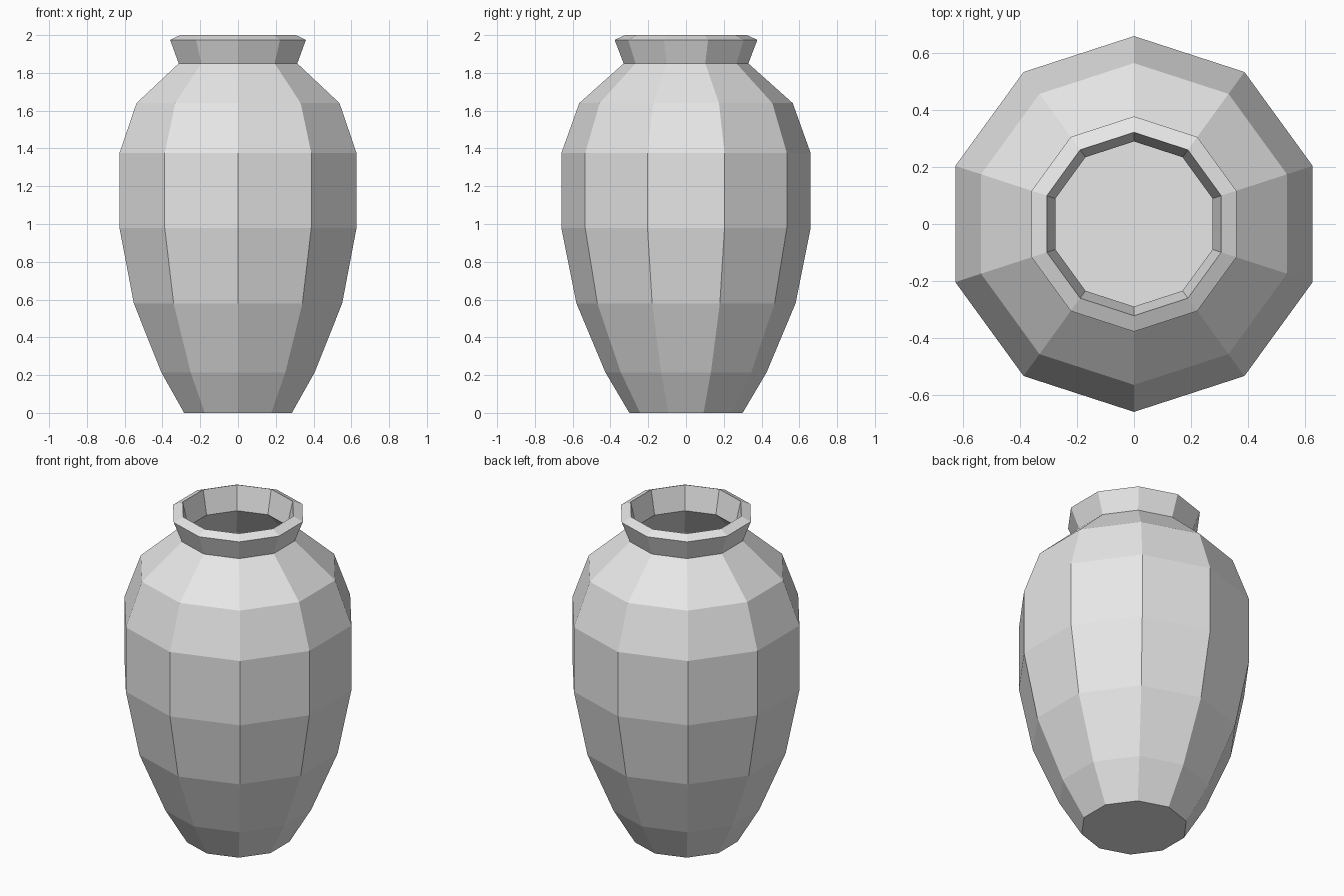
import bpy
import bmesh
from math import cos, sin, tau

cube = bpy.data.objects.get("Cube")
if cube:
    bpy.data.objects.remove(cube, do_unlink=True)

SIDES = 10

# Single clay material
clay = bpy.data.materials.new("pale_grey_clay")
clay.use_nodes = True
color = (0.8, 0.8, 0.8, 1.0)
clay.diffuse_color = color
clay.node_tree.nodes["Principled BSDF"].inputs["Base Color"].default_value = color

# Wall profile as (radius, height): up the outside, over the lip, down the inside
outside = [(0.30, 0.0), (0.427, 0.215), (0.58, 0.58), (0.66, 0.98), (0.66, 1.375),
           (0.565, 1.64), (0.33, 1.85), (0.378, 1.975)]
inside = [(0.322, 2.0), (0.29, 1.855), (0.53, 1.61), (0.62, 1.36), (0.62, 0.99),
          (0.54, 0.6), (0.39, 0.23), (0.295, 0.03)]


def ring(bm, radius, height):
    """One ten-sided loop with a corner at the front and back."""
    angles = [tau * (i / SIDES + 0.25) for i in range(SIDES)]
    return [bm.verts.new((radius * cos(a), radius * sin(a), height)) for a in angles]


def lathe(name, profile, material):
    """Faceted closed vessel made by stacking rings along the profile."""
    bm = bmesh.new()
    rings = [ring(bm, r, z) for r, z in profile]
    for low, high in zip(rings, rings[1:]):
        for i in range(SIDES):
            j = (i + 1) % SIDES
            bm.faces.new((low[i], low[j], high[j], high[i]))
    bm.faces.new(rings[0][::-1])   # underside
    bm.faces.new(rings[-1])        # inner floor
    bmesh.ops.recalc_face_normals(bm, faces=bm.faces[:])
    mesh = bpy.data.meshes.new(name)
    bm.to_mesh(mesh)
    bm.free()
    mesh.materials.append(material)
    obj = bpy.data.objects.new(name, mesh)
    bpy.context.scene.collection.objects.link(obj)
    return obj


lathe("vase", outside + inside, clay)
